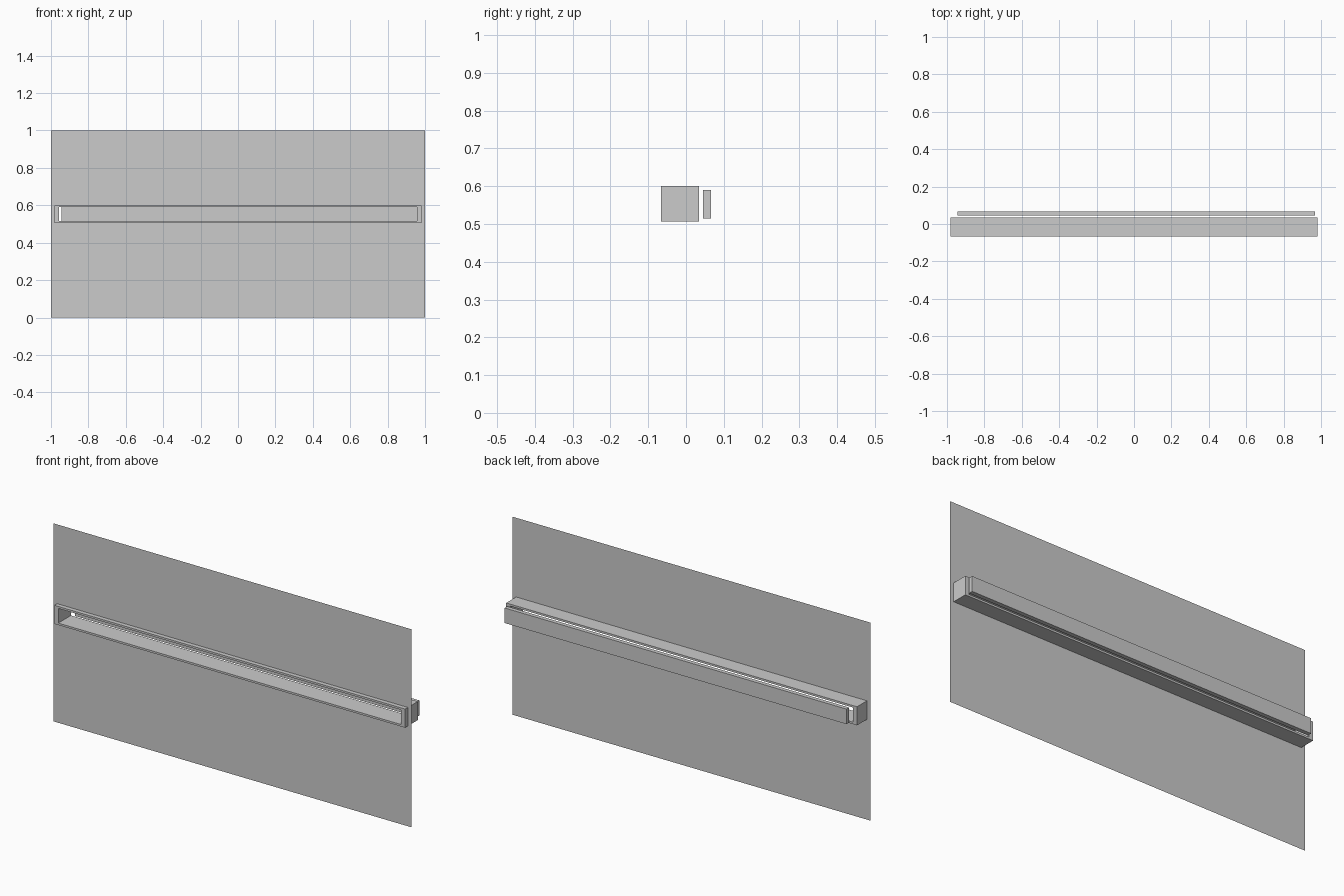
import bpy, bmesh

if "Cube" in bpy.data.objects:
    bpy.data.objects.remove(bpy.data.objects["Cube"])

WALL_Y = -0.044
OUTER = (-0.98, 0.98, 0.506, 0.60)
INNER = (-0.958, 0.958, 0.516, 0.59)


def finish(bm, name):
    me = bpy.data.meshes.new(name)
    bmesh.ops.recalc_face_normals(bm, faces=bm.faces)
    bm.to_mesh(me)
    bm.free()
    ob = bpy.data.objects.new(name, me)
    bpy.context.collection.objects.link(ob)
    return ob


def rect(bm, r, y):
    x0, x1, z0, z1 = r
    return [bm.verts.new((x, y, z)) for x, z in ((x0, z0), (x1, z0), (x1, z1), (x0, z1))]


def bridge(bm, a, b):
    for i in range(4):
        j = (i + 1) % 4
        bm.faces.new((a[i], a[j], b[j], b[i]))


# thin wall sheet with a letterbox opening
bm = bmesh.new()
bridge(bm, rect(bm, (-1, 1, 0, 1), WALL_Y), rect(bm, OUTER, WALL_Y))
finish(bm, "wall_panel")

# rectangular sleeve passing through the wall, open front and back
bm = bmesh.new()
loops = [rect(bm, r, y) for r, y in
         ((OUTER, -0.066), (OUTER, 0.035), (INNER, 0.035), (INNER, -0.066))]
for i in range(4):
    bridge(bm, loops[i], loops[(i + 1) % 4])
finish(bm, "slot_frame")

# sliding cover plate behind the slot, slightly off to one side
bm = bmesh.new()
plate = (-0.943, 0.967, 0.514, 0.59)
a, b = rect(bm, plate, 0.045), rect(bm, plate, 0.066)
bridge(bm, a, b)
bm.faces.new(a)
bm.faces.new(b)
finish(bm, "cover_plate")
